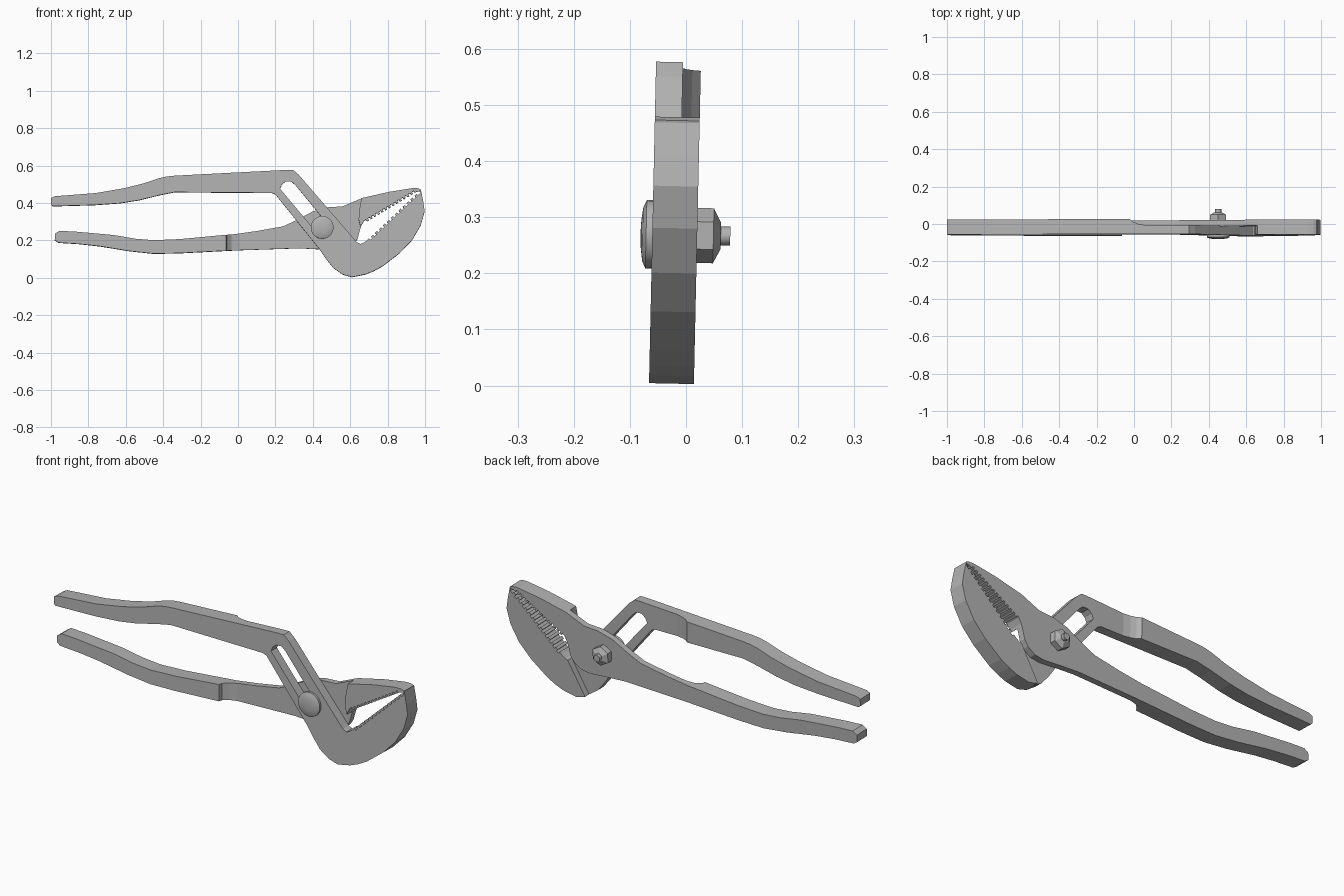
import bpy, bmesh, math
from mathutils import Vector

if "Cube" in bpy.data.objects:
    bpy.data.objects.remove(bpy.data.objects["Cube"], do_unlink=True)

steel = bpy.data.materials.new("grey steel")
steel.use_nodes = True
colour = (0.45, 0.45, 0.45, 1)
steel.diffuse_color = colour
steel.node_tree.nodes["Principled BSDF"].inputs["Base Color"].default_value = colour

FRONT, SPLIT, BACK = -0.066, -0.018, 0.014
LEAN = -0.022


def loft(name, rings):
    """Join matching rings of points into a closed solid."""
    bm = bmesh.new()
    loops = [[bm.verts.new(p) for p in ring] for ring in rings]
    count = len(loops[0])
    for a, b in zip(loops, loops[1:]):
        for i in range(count):
            j = (i + 1) % count
            bm.faces.new((a[i], a[j], b[j], b[i]))
    bm.faces.new(loops[0])
    bm.faces.new(loops[-1])
    bmesh.ops.recalc_face_normals(bm, faces=bm.faces)
    mesh = bpy.data.meshes.new(name)
    bm.to_mesh(mesh)
    bm.free()
    mesh.materials.append(steel)
    obj = bpy.data.objects.new(name, mesh)
    bpy.context.collection.objects.link(obj)
    return obj


def plate(name, outline, layers):
    """Stack an xz outline at each (y, shift); shift moves only its handle end."""
    return loft(name, [[(x + (shift if x < 0.1 else 0), y, z) for x, z in outline]
                       for y, shift in layers])


def lathe(name, profile, sides):
    """Turn (y, radius) steps around the pivot axis."""
    rings = []
    for y, r in profile:
        angles = [math.tau * i / sides for i in range(sides)]
        rings.append([(0.45 + r * math.sin(a), y, 0.268 + r * math.cos(a)) for a in angles])
    return loft(name, rings)


def teeth(start, end, count, depth):
    """Square notches along a line, cut to its left side."""
    p, q = Vector(start), Vector(end)
    step = (q - p) / count
    inward = Vector((-step.y, step.x)).normalized() * depth
    points = []
    for i in range(count):
        a = p + step * i
        m = a + step / 2
        points += [a, m, m + inward, a + step + inward]
    return [tuple(v) for v in points]


def carve(obj, cutters):
    """Cut the helpers out of a part, then discard them."""
    for cutter in cutters:
        cutter.hide_render = True
        mod = obj.modifiers.new("cut", 'BOOLEAN')
        mod.operation = 'DIFFERENCE'
        mod.solver = 'EXACT'
        mod.object = cutter
    graph = bpy.context.evaluated_depsgraph_get()
    mesh = bpy.data.meshes.new_from_object(obj.evaluated_get(graph))
    obj.modifiers.clear()
    obj.data = mesh
    for cutter in cutters:
        bpy.data.objects.remove(cutter, do_unlink=True)


# Upper handle, slotted strap and lower jaw in one outline
upper_outline = [
    (-1, .39), (-1, .425), (-.98, .435), (-.76, .452), (-.61, .478), (-.5, .505),
    (-.42, .532), (-.38, .541), (-.34, .545), (.26, .576), (.295, .576), (.325, .55),
    (.635, .19), (.655, .18), (.67, .185)]
upper_outline += teeth((.69, .2), (.965, .458), 13, -.011)
upper_outline += [
    (.978, .468), (.99, .41), (.998, .355), (.977, .28), (.93, .2), (.864, .131),
    (.773, .061), (.725, .035), (.68, .017), (.61, .003), (.56, .017), (.51, .051),
    (.468, .104), (.436, .152), (.2, .445), (.18, .453), (-.34, .457), (-.42, .441),
    (-.53, .414), (-.63, .398), (-.77, .388), (-.99, .382)]
upper_handle = plate("upper_handle_and_lower_jaw", upper_outline, [(FRONT, 0), (BACK, 0)])

slot = plate("slot_cutter", [
    (.225, .475), (.235, .498), (.255, .514), (.285, .514), (.307, .495),
    (.48, .285), (.48, .255), (.445, .24), (.405, .26)], [(-.2, 0), (.2, 0)])
strap_relief = plate("strap_relief_cutter", [
    (.055, -.1), (.055, .7), (.67, .7), (.67, .2), (.655, .18), (.55, 0), (.5, -.1)],
    [(SPLIT, 0), (SPLIT + .007, -.035), (SPLIT + .017, -.06), (BACK + .001, -.08), (.1, -.08)])
carve(upper_handle, [slot, strap_relief])

# Lower handle, pivot hub and upper jaw in one outline
lower_outline = [
    (-.98, .2), (-.978, .235), (-.955, .25), (-.87, .246), (-.78, .238), (-.66, .227),
    (-.55, .208), (-.45, .2), (-.31, .206), (-.02, .233), (.1, .25), (.24, .275),
    (.3, .302), (.4, .355), (.48, .377), (.56, .382), (.66, .425), (.81, .459),
    (.93, .478), (.96, .478), (.977, .472), (.975, .463)]
lower_outline += teeth((.955, .46), (.68, .295), 14, -.011)
lower_outline += [
    (.66, .28), (.65, .25), (.64, .21), (.62, .18), (.58, .153), (.53, .145),
    (.44, .152), (.33, .158), (0, .147), (-.31, .131), (-.45, .128), (-.58, .142),
    (-.74, .168), (-.85, .18), (-.96, .187)]
lower_handle = plate("lower_handle_and_upper_jaw", lower_outline, [(FRONT, 0), (BACK, 0)])

hub_relief = plate("hub_relief_cutter", [
    (.01, 0), (.01, .6), (.66, .6), (.66, .425), (.648, .36), (.645, .31), (.655, .27), (.7, 0)],
    [(-.2, -.075), (FRONT - .001, -.075), (SPLIT - .03, -.07), (SPLIT - .01, -.045), (SPLIT, 0)])
carve(lower_handle, [hub_relief])

# Pivot bolt: domed head, shank with stud, and chamfered hex nut
bolt_head = lathe("bolt_head", [(-.058, .061), (-.077, .061), (-.083, .048), (-.086, .025), (-.087, .005)], 28)
bolt_shank = lathe("bolt_shank", [(-.07, .034), (BACK, .034), (BACK + .002, .017), (.073, .017)], 20)
hex_nut = lathe("hex_nut", [(BACK, .049), (.043, .049), (.056, .024)], 6)

# The whole tool leans slightly backward
for part in (upper_handle, lower_handle, bolt_head, bolt_shank, hex_nut):
    part.rotation_euler.x = LEAN

bpy.ops.object.select_all(action='DESELECT')
for part in (bolt_head, bolt_shank):
    part.select_set(True)
bpy.context.view_layer.objects.active = bolt_head
bpy.ops.object.shade_smooth_by_angle(angle=math.radians(25))
